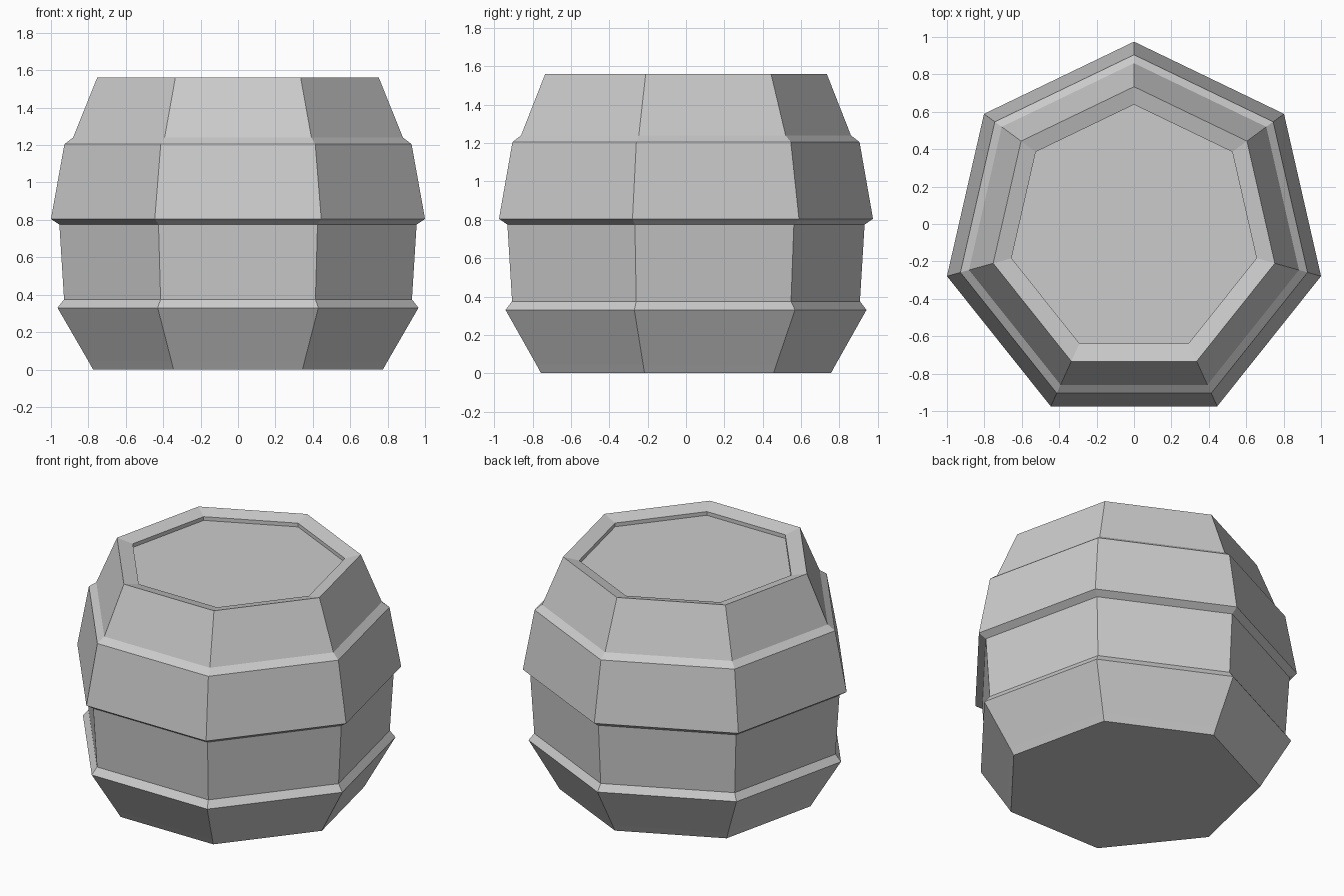
import bpy, bmesh, math

if "Cube" in bpy.data.objects:
    bpy.data.objects.remove(bpy.data.objects["Cube"])

SIDES = 7
R = 1 / math.cos(math.radians(90 / SIDES))    # corner radius giving half width 1
SHIFT = -R * (1 - math.cos(math.pi / SIDES)) / 2  # centres the odd-sided outline in y

# half width and height, from the base up over the rim to the recessed lid
PROFILE = [
    (0.775, 0.0), (0.80, 0.045), (0.965, 0.33), (0.93, 0.375),   # lower flare
    (0.955, 0.775), (1.0, 0.805),                                # waist and lip
    (0.928, 1.205), (0.882, 1.24),                               # upper band
    (0.753, 1.56), (0.655, 1.535), (0.655, 1.51),                # rim and lid
]


def ring(bm, s, z):
    angles = [math.pi / 2 + i * 2 * math.pi / SIDES for i in range(SIDES)]
    return [bm.verts.new((s * R * math.cos(a), s * (R * math.sin(a) + SHIFT), z))
            for a in angles]


bm = bmesh.new()
rings = [ring(bm, s, z) for s, z in PROFILE]

# staved walls
for low, high in zip(rings, rings[1:]):
    for i in range(SIDES):
        j = (i + 1) % SIDES
        bm.faces.new((low[i], low[j], high[j], high[i]))

# base and lid
bm.faces.new(rings[0][::-1])
bm.faces.new(rings[-1])

mesh = bpy.data.meshes.new("barrel")
bm.to_mesh(mesh)
bm.free()
barrel = bpy.data.objects.new("barrel", mesh)
bpy.context.collection.objects.link(barrel)
